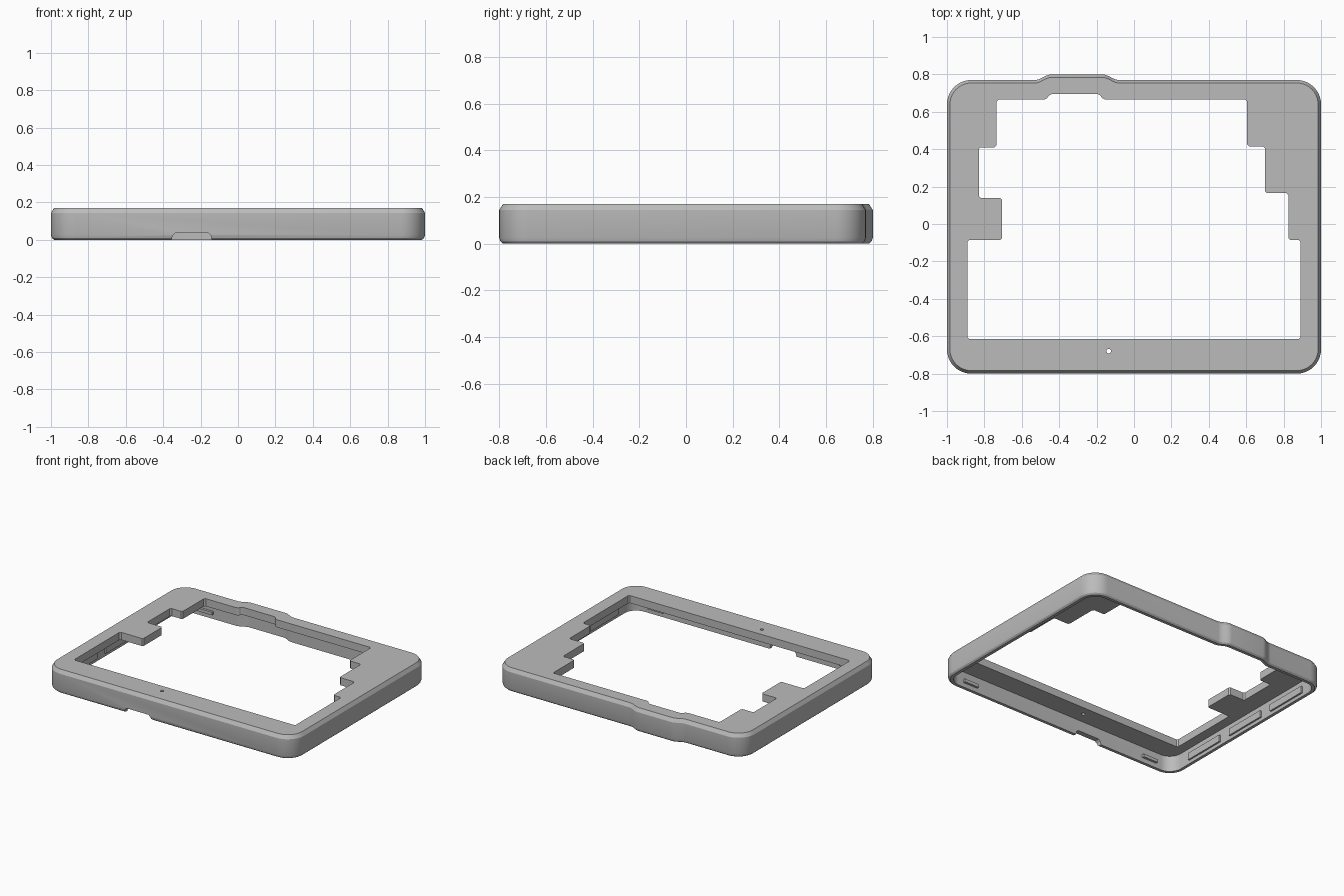
import bpy
import bmesh
from math import sin, cos, pi, radians

cube = bpy.data.objects.get("Cube")
if cube:
    bpy.data.objects.remove(cube)

grey = bpy.data.materials.new("mid grey plastic")
grey.use_nodes = True
tone = (0.5, 0.5, 0.5, 1)
grey.diffuse_color = tone
grey.node_tree.nodes["Principled BSDF"].inputs["Base Color"].default_value = tone

HEIGHT, WALL, CEILING = 0.17, 0.038, 0.115
BACK, FRONT, RADIUS = 0.77, -0.8, 0.13


def finish(name, bm):
    bmesh.ops.recalc_face_normals(bm, faces=bm.faces)
    mesh = bpy.data.meshes.new(name)
    bm.to_mesh(mesh)
    bm.free()
    mesh.materials.append(grey)
    obj = bpy.data.objects.new(name, mesh)
    bpy.context.collection.objects.link(obj)
    return obj


def outline(inset):
    """Rounded rectangle with a smooth bulge on the back edge."""
    pts = []

    def corner(cx, cy, start):
        r = RADIUS - inset
        for i in range(11):
            a = radians(start + 9 * i)
            pts.append((cx + r * cos(a), cy + r * sin(a)))

    side = 1 - RADIUS
    corner(side, BACK - RADIUS, 0)
    for x0, x1, rising in ((-0.08, -0.17, True), (-0.44, -0.53, False)):
        for i in range(9):
            t = i / 8
            lift = (1 - cos(pi * t)) / 2
            lift = lift if rising else 1 - lift
            pts.append((x0 + (x1 - x0) * t, BACK - inset + 0.03 * lift))
    corner(-side, BACK - RADIUS, 90)
    corner(-side, FRONT + RADIUS, 180)
    corner(side, FRONT + RADIUS, 270)
    return pts


def prism(name, pts, low, high, bevel=0):
    """Extrude a flat outline upward, optionally trimming its upright edges."""
    bm = bmesh.new()
    face = bm.faces.new([bm.verts.new((x, y, low)) for x, y in pts])
    new = bmesh.ops.extrude_face_region(bm, geom=[face])["geom"]
    for v in new:
        if isinstance(v, bmesh.types.BMVert):
            v.co.z = high
    if bevel:
        upright = [e for e in bm.edges if abs(e.verts[0].co.z - e.verts[1].co.z) > 0.01]
        bmesh.ops.bevel(bm, geom=upright, offset=bevel, segments=1, affect='EDGES')
    return finish(name, bm)


def box(name, centre, size):
    (x, y, z), (w, d, h) = centre, size
    pts = [(x + i * w / 2, y + j * d / 2) for i, j in ((-1, -1), (1, -1), (1, 1), (-1, 1))]
    return prism(name, pts, z - h / 2, z + h / 2)


def cut(target, cutter):
    mod = target.modifiers.new("cut", 'BOOLEAN')
    mod.operation, mod.solver, mod.object = 'DIFFERENCE', 'EXACT', cutter
    bpy.ops.object.select_all(action='DESELECT')
    bpy.context.view_layer.objects.active = target
    target.select_set(True)
    bpy.ops.object.modifier_apply(modifier=mod.name)
    bpy.data.objects.remove(cutter)


# Hollow shell, from the cavity ceiling around the rim to the top face
bm = bmesh.new()
section = [(WALL, CEILING), (WALL, 0), (0.016, 0), (0.005, 0.01), (0, 0.026),
           (0, HEIGHT - 0.026), (0.016, HEIGHT)]
rings = [[bm.verts.new((x, y, z)) for x, y in outline(d)] for d, z in section]
for lower, upper in zip(rings, rings[1:]):
    n = len(lower)
    for i in range(n):
        j = (i + 1) % n
        bm.faces.new((lower[i], lower[j], upper[j], upper[i]))
bm.faces.new(rings[0])
bm.faces.new(rings[-1])
frame = finish("bezel_frame", bm)

# Stepped window opening
window = [(-0.735, 0.665), (-0.47, 0.665), (-0.45, 0.695), (-0.185, 0.695),
          (-0.165, 0.665), (0.605, 0.665), (0.605, 0.415), (0.7, 0.415),
          (0.7, 0.165), (0.825, 0.165), (0.825, -0.085), (0.89, -0.085),
          (0.89, -0.615), (-0.89, -0.615), (-0.89, -0.085), (-0.705, -0.085),
          (-0.705, 0.14), (-0.83, 0.14), (-0.83, 0.41), (-0.735, 0.41)]
cut(frame, prism("window_cutter", window, 0.05, 0.3, bevel=0.01))

# Pinhole in the front border
hole = [(-0.135 + 0.012 * cos(a * pi / 8), -0.68 + 0.012 * sin(a * pi / 8)) for a in range(16)]
cut(frame, prism("pinhole_cutter", hole, 0.05, 0.3))

# Finger notch under the front wall, with sloping ends
bm = bmesh.new()
notch = [(-0.36, -0.02), (-0.35, 0.022), (-0.335, 0.036),
         (-0.16, 0.036), (-0.145, 0.022), (-0.135, -0.02)]
face = bm.faces.new([bm.verts.new((x, -0.9, z)) for x, z in notch])
new = bmesh.ops.extrude_face_region(bm, geom=[face])["geom"]
for v in new:
    if isinstance(v, bmesh.types.BMVert):
        v.co.y = -0.7
cut(frame, finish("notch_cutter", bm))

# Snap tabs and side ribs on the inner walls
for side, label in ((1, "left"), (-1, "right")):
    box(f"front_snap_{label}", (side * 0.77, FRONT + WALL + 0.006, 0.045), (0.12, 0.022, 0.022))
    box(f"back_snap_{label}", (side * 0.77, BACK - WALL - 0.006, 0.045), (0.12, 0.022, 0.022))
    for i, y in enumerate((-0.42, 0.0, 0.42)):
        box(f"{label}_rib_{i + 1}", (side * (1 - WALL - 0.003), y, 0.05), (0.018, 0.32, 0.05))

# Smooth the rounded walls while keeping the creases
bpy.ops.object.select_all(action='DESELECT')
frame.select_set(True)
bpy.context.view_layer.objects.active = frame
bpy.ops.object.shade_smooth_by_angle(angle=radians(25))
